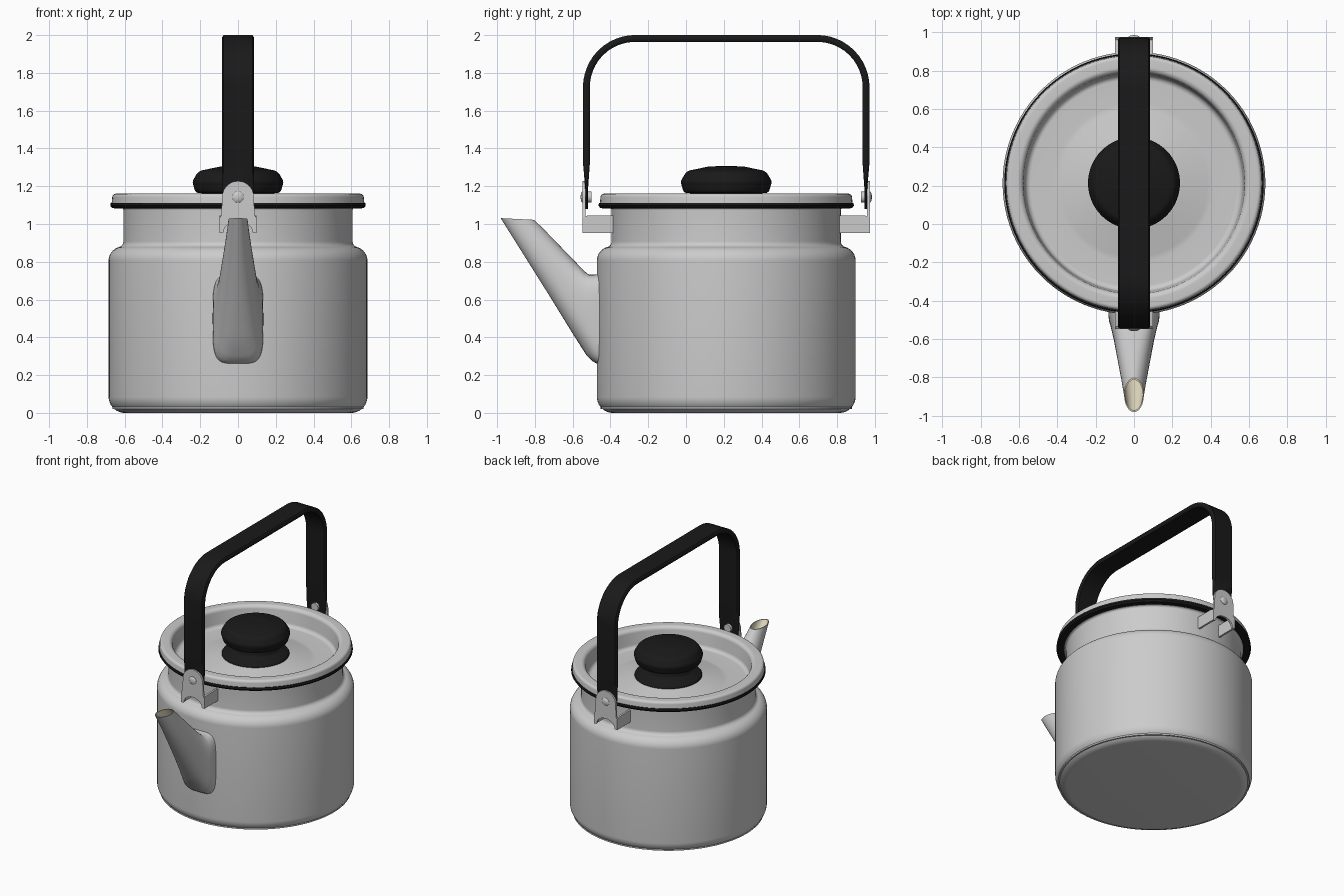
import bpy, bmesh, math
from mathutils import Vector

if "Cube" in bpy.data.objects:
    bpy.data.objects.remove(bpy.data.objects["Cube"])

CY = 0.213      # y of the pot axis
SPAN = 0.758    # pot axis to outer side of handle


def material(name, rgb):
    m = bpy.data.materials.new(name)
    m.diffuse_color = (*rgb, 1)
    m.use_nodes = True
    m.node_tree.nodes["Principled BSDF"].inputs["Base Color"].default_value = m.diffuse_color
    return m


black = material("black", (0.01, 0.01, 0.01))
cream = material("cream", (0.8, 0.74, 0.55))


def finish(name, bm, mat=None, angle=40, bevel=0):
    bmesh.ops.remove_doubles(bm, verts=bm.verts, dist=1e-5)
    bmesh.ops.recalc_face_normals(bm, faces=bm.faces)
    me = bpy.data.meshes.new(name)
    bm.to_mesh(me)
    bm.free()
    ob = bpy.data.objects.new(name, me)
    bpy.context.collection.objects.link(ob)
    if mat:
        me.materials.append(mat)
    bpy.ops.object.select_all(action='DESELECT')
    ob.select_set(True)
    bpy.context.view_layer.objects.active = ob
    bpy.ops.object.shade_smooth_by_angle(angle=math.radians(angle))
    if bevel:
        b = ob.modifiers.new("bevel", 'BEVEL')
        b.width, b.segments = bevel, 3
    return ob


def rounded(pts, n=8):
    """Polyline of (a, b[, radius]); corners with a radius become curves."""
    out = []
    for i, p in enumerate(pts):
        c = Vector(p[:2])
        if len(p) < 3:
            out.append(c)
            continue
        u = (Vector(pts[i - 1][:2]) - c).normalized()
        v = (Vector(pts[i + 1][:2]) - c).normalized()
        half = u.angle(v) / 2
        centre = c + (u + v).normalized() * p[2] / math.sin(half)
        t = p[2] / math.tan(half)
        a, b = c + u * t - centre, c + v * t - centre
        for k in range(n + 1):
            d = a.lerp(b, k / n).normalized()
            out.append(centre + d * p[2])
    return out


def loft(bm, rings, close=True, caps=(False, False), mat=0):
    vs = [[bm.verts.new(p) for p in r] for r in rings]
    m = len(rings[0])
    for a, b in zip(vs, vs[1:]):
        for j in range(m if close else m - 1):
            k = (j + 1) % m
            bm.faces.new((a[j], a[k], b[k], b[j])).material_index = mat
    for ring, cap in zip((vs[0], vs[-1]), caps):
        if cap:
            bm.faces.new(ring).material_index = mat


def lathe(name, pts, mat=None, n=96, closed=False):
    prof = rounded(pts)
    if closed:
        prof.append(prof[0])
    bm = bmesh.new()
    loft(bm, [[(r * math.cos(t), CY + r * math.sin(t), z)
               for t in (2 * math.pi * i / n for i in range(n))] for r, z in prof])
    return finish(name, bm, mat)


# pot with shouldered neck and hollow inside
lathe("pot_body", [(0, 0), (0.685, 0, 0.085), (0.685, 0.862, 0.075), (0.607, 0.885, 0.03),
                   (0.607, 1.085, 0.015), (0.655, 1.095), (0.655, 1.107), (0.592, 1.107),
                   (0.592, 0.87), (0.665, 0.84), (0.665, 0.02), (0, 0.02)])
# black rolled rim
lathe("pot_rim", [(0.61, 1.09), (0.655, 1.083), (0.667, 1.085), (0.676, 1.097),
                  (0.674, 1.112), (0.61, 1.112)], black, closed=True)
# recessed lid
lathe("lid", [(0, 1.065), (0.24, 1.06, 0.1), (0.40, 1.025, 0.15), (0.565, 1.025, 0.03),
              (0.58, 1.162, 0.03), (0.664, 1.16, 0.02), (0.669, 1.11), (0.588, 1.112),
              (0.578, 1.01), (0.40, 1.01), (0.24, 1.045), (0, 1.05)])
# knob
lathe("lid_knob", [(0, 1.045), (0.235, 1.045, 0.01), (0.235, 1.075, 0.02), (0.16, 1.105, 0.03),
                   (0.15, 1.16, 0.01), (0.225, 1.165, 0.025), (0.242, 1.225, 0.03),
                   (0.21, 1.28, 0.05), (0.09, 1.305, 0.1), (0, 1.307)], black, n=64)

# spout: sections given by lower point, upper point (y, z), half width, squareness
sections = [((-0.43, 0.25), (-0.43, 0.74), 0.135, 4.5),
            ((-0.475, 0.262), (-0.485, 0.732), 0.133, 4.2),
            ((-0.497, 0.275), (-0.515, 0.732), 0.130, 3.6),
            ((-0.525, 0.302), (-0.54, 0.752), 0.122, 3.0),
            ((-0.60, 0.42), (-0.60, 0.815), 0.106, 2.5),
            ((-0.72, 0.615), (-0.68, 0.897), 0.087, 2.2),
            ((-0.86, 0.838), (-0.755, 0.975), 0.066, 2.0),
            ((-0.965, 1.005), (-0.795, 1.013), 0.052, 2.0),
            ((-0.981, 1.031), (-0.803, 1.022), 0.051, 2.0)]


def section(lo, hi, w, e, s=1.0, n=48):
    lo, hi = Vector((0, *lo)), Vector((0, *hi))
    mid, half = (lo + hi) / 2, (hi - lo) / 2 * s
    ring = []
    for i in range(n):
        c, sn = math.cos(2 * math.pi * i / n), math.sin(2 * math.pi * i / n)
        x = math.copysign(abs(c) ** (2 / e), c) * w * s
        ring.append(mid + half * math.copysign(abs(sn) ** (2 / e), sn) + Vector((x, 0, 0)))
    return ring


bm = bmesh.new()
outer = [section(*s) for s in sections]
inner = [section(*s, s=0.9) for s in sections[:3:-1]]
loft(bm, outer)
loft(bm, [outer[-1]] + inner, caps=(False, True), mat=1)
spout = finish("spout", bm, angle=35)
spout.data.materials.append(None)
spout.data.materials.append(cream)

# carrying handle: flat strap bent round two corners
path = rounded([(-SPAN, 1.08), (-SPAN, 1.18), (-SPAN, 1.32), (-SPAN, 2.0, 0.275),
                (SPAN, 2.0, 0.275), (SPAN, 1.32), (SPAN, 1.18), (SPAN, 1.08)], 14)
bm = bmesh.new()
rings = []
for i, p in enumerate(path):
    d = (path[min(i + 1, len(path) - 1)] - path[max(i - 1, 0)]).normalized()
    nrm = Vector((d.y, -d.x))
    low = p.y < 1.25
    o = p + nrm * (0.012 if low else 0)
    q = p + nrm * (0.026 if low else 0.036)
    w = 0.07 if p.y < 1.1 else 0.084
    rings.append([(x, CY + a.x, a.y) for x, a in
                  ((-w, o.lerp(q, .3)), (-w * .9, o), (w * .9, o), (w, o.lerp(q, .3)),
                   (w, o.lerp(q, .7)), (w * .9, q), (-w * .9, q), (-w, o.lerp(q, .7)))])
loft(bm, rings, caps=(True, True))
finish("handle", bm, black)


# handle brackets: round-topped plate with two side tabs, and a rivet
def prism(bm, pts, axis, a, b):
    def place(p, t):
        return (p[0], t, p[1]) if axis == 'y' else (t, p[0], p[1])
    loft(bm, [[place(p, a) for p in pts], [place(p, b) for p in pts]], caps=(True, True))


for side, label in ((-1, "front"), (1, "rear")):
    def at(d):
        return CY + side * d
    outline = [(0.084 * math.cos(math.pi * i / 20), 1.143 + 0.084 * math.sin(math.pi * i / 20))
               for i in range(21)]
    outline += [(-0.088, 1.05), (-0.098, 1.03), (-0.098, 0.953), (-0.08, 0.953)]
    outline += [(-0.075 * math.cos(math.pi * i / 12), 0.96 + 0.055 * math.sin(math.pi * i / 12))
                for i in range(13)]
    outline += [(0.08, 0.953), (0.098, 0.953), (0.098, 1.03), (0.088, 1.05)]
    bm = bmesh.new()
    prism(bm, outline, 'y', at(SPAN - 0.012), at(SPAN + 0.003))
    for s in (-1, 1):
        tab = [(at(0.59), 0.953), (at(SPAN + 0.002), 0.953),
               (at(SPAN + 0.002), 1.035), (at(SPAN - 0.025), 1.045), (at(0.59), 1.045)]
        prism(bm, tab, 'x', s * 0.084, s * 0.0985)
    finish(label + "_bracket", bm, angle=30)

    bm = bmesh.new()
    loft(bm, [[(r * math.cos(math.pi * i / 12), at(d), 1.143 + r * math.sin(math.pi * i / 12))
               for i in range(24)]
              for r, d in ((0.03, SPAN - 0.045), (0.03, SPAN + 0.004), (0.022, SPAN + 0.01),
                           (0.008, SPAN + 0.013))], caps=(True, True))
    finish(label + "_rivet", bm)
